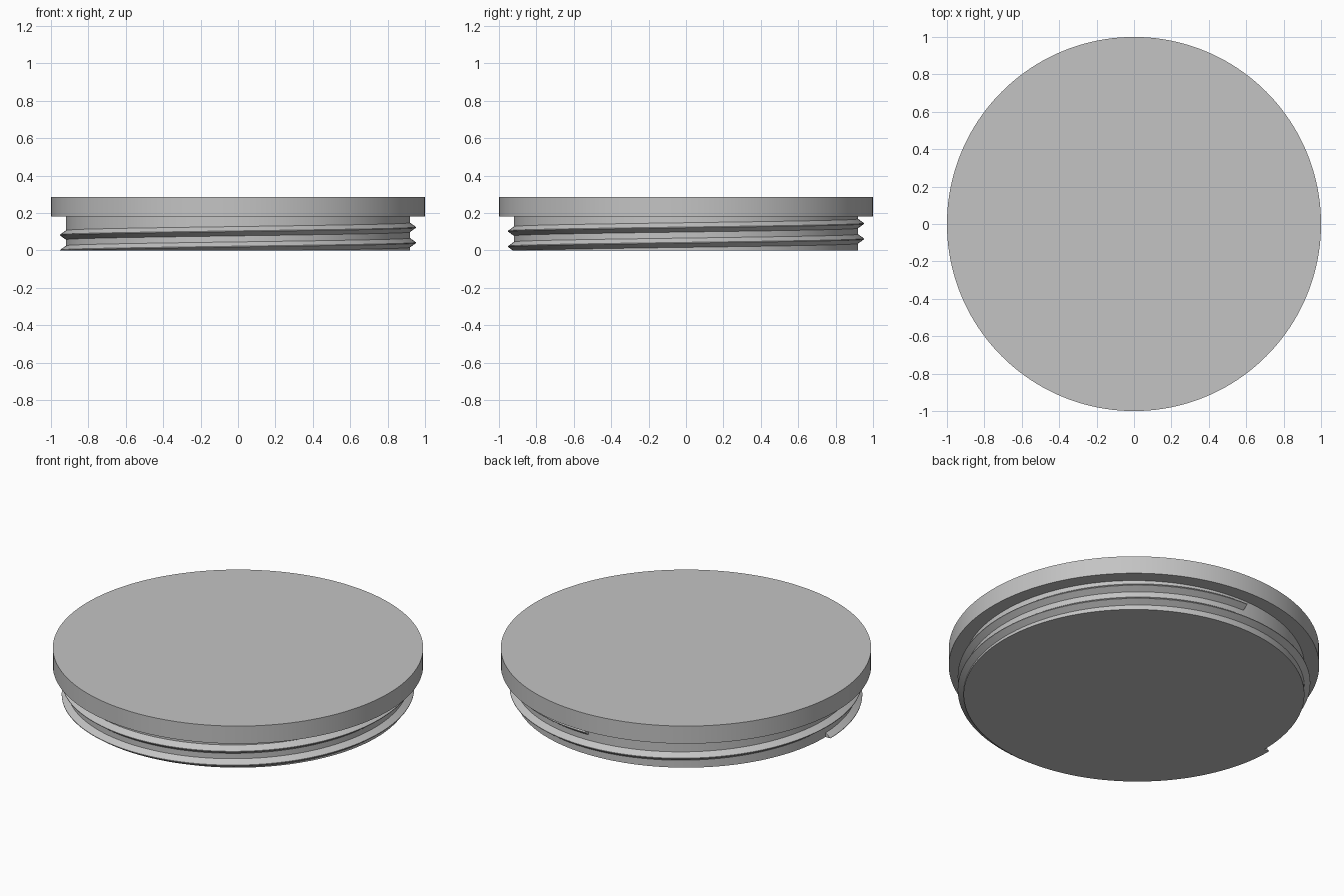
import bpy, bmesh
from math import cos, sin, pi, radians

cube = bpy.data.objects.get("Cube")
if cube:
    bpy.data.objects.remove(cube, do_unlink=True)

grey = bpy.data.materials.new("plain grey")
grey.use_nodes = True
colour = (0.55, 0.55, 0.55, 1)
grey.diffuse_color = colour
grey.node_tree.nodes["Principled BSDF"].inputs["Base Color"].default_value = colour

SEGMENTS = 160


def finish(obj, angle=30):
    """Give the part its colour and smooth its round sides."""
    obj.data.materials.clear()
    obj.data.materials.append(grey)
    bpy.ops.object.select_all(action='DESELECT')
    obj.select_set(True)
    bpy.context.view_layer.objects.active = obj
    bpy.ops.object.shade_smooth_by_angle(angle=radians(angle))


def disc(name, radius, bottom, top):
    bpy.ops.mesh.primitive_cylinder_add(
        vertices=SEGMENTS, radius=radius, depth=top - bottom,
        location=(0, 0, (bottom + top) / 2))
    obj = bpy.context.object
    obj.name = name
    finish(obj)


def thread(name, profile, start, turns, pitch):
    """Sweep a ridge profile up a helix and trim it flush with the base."""
    bm = bmesh.new()
    steps = int(turns * SEGMENTS)
    rings = []
    for i in range(steps + 1):
        turn = turns * i / steps
        a = start + 2 * pi * turn
        rings.append([bm.verts.new((r * cos(a), r * sin(a), z + pitch * turn))
                      for r, z in profile])
    n = len(profile)
    for lower, upper in zip(rings, rings[1:]):
        for k in range(n):
            j = (k + 1) % n
            bm.faces.new((lower[k], upper[k], upper[j], lower[j]))
    bm.faces.new(rings[0])
    bm.faces.new(rings[-1][::-1])
    # flush trim at the bottom
    geom = bm.verts[:] + bm.edges[:] + bm.faces[:]
    cut = bmesh.ops.bisect_plane(bm, geom=geom, plane_co=(0, 0, 0),
                                 plane_no=(0, 0, 1), clear_inner=True)
    rim = [e for e in cut["geom_cut"] if isinstance(e, bmesh.types.BMEdge)]
    bmesh.ops.holes_fill(bm, edges=rim, sides=0)
    bmesh.ops.recalc_face_normals(bm, faces=bm.faces[:])
    mesh = bpy.data.meshes.new(name)
    bm.to_mesh(mesh)
    bm.free()
    obj = bpy.data.objects.new(name, mesh)
    bpy.context.collection.objects.link(obj)
    finish(obj)


# Wide flat top and the plug below it
disc("lid_top", 1.0, 0.18, 0.285)
disc("plug", 0.92, 0.0, 0.19)

# Screw ridge climbing around the plug
ridge = [(0.91, -0.032), (0.952, -0.002), (0.952, 0.002), (0.91, 0.032)]
thread("screw_thread", ridge, start=pi, turns=1.75, pitch=0.082)
